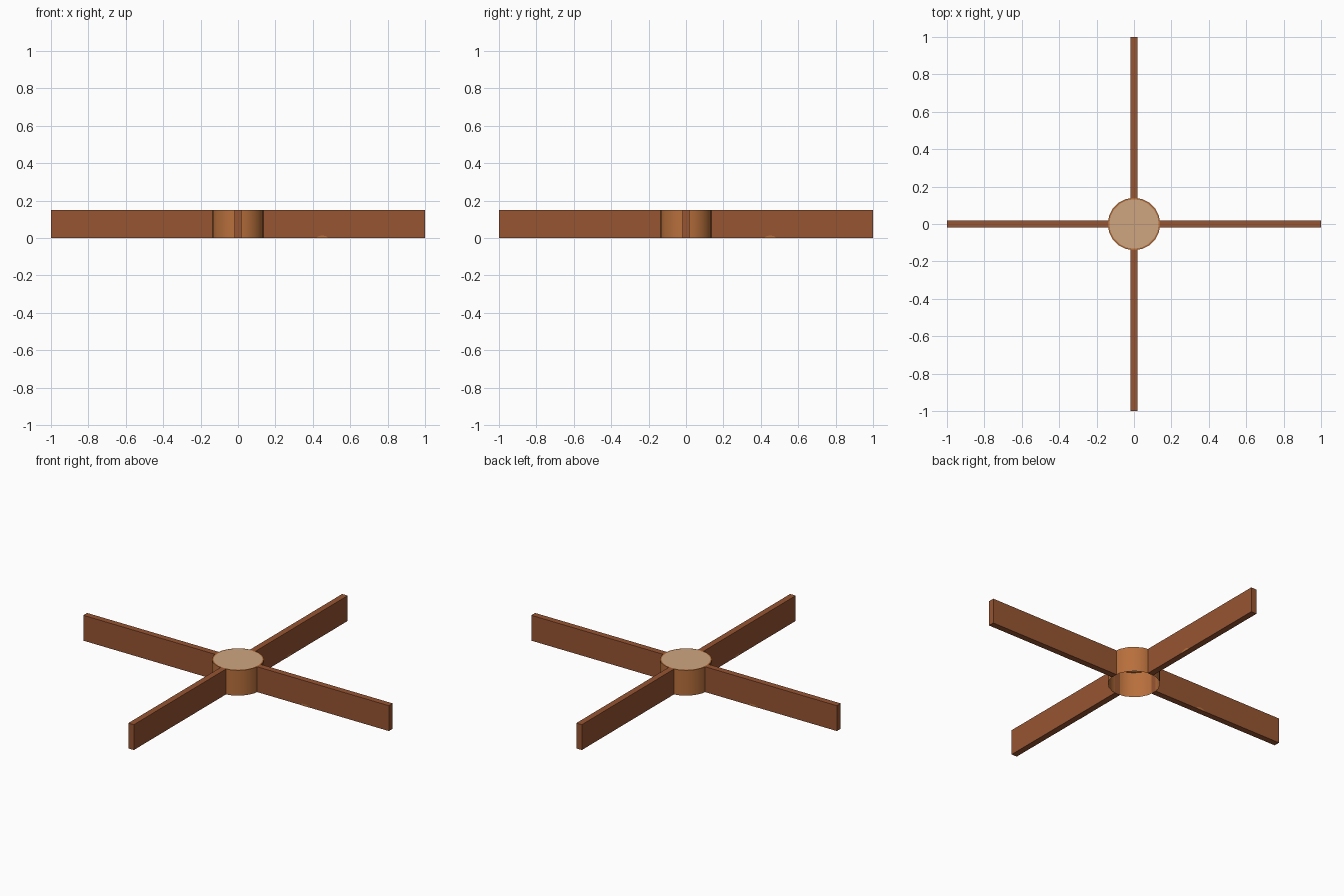
import bpy, bmesh, math
from mathutils import Matrix

if "Cube" in bpy.data.objects:
    bpy.data.objects.remove(bpy.data.objects["Cube"])

H, R, SIDES = 0.15, 0.14, 20   # height, hub radius, hub sides


def material(name, rgb):
    m = bpy.data.materials.new(name)
    m.diffuse_color = (*rgb, 1)
    m.use_nodes = True
    m.node_tree.nodes["Principled BSDF"].inputs["Base Color"].default_value = m.diffuse_color
    return m


dark_wood = material("dark wood", (0.31, 0.09, 0.032))
warm_wood = material("warm wood", (0.48, 0.16, 0.045))
pale_wood = material("pale wood", (0.62, 0.38, 0.22))


def add_object(name, bm, *mats):
    mesh = bpy.data.meshes.new(name)
    bm.to_mesh(mesh)
    bm.free()
    for m in mats:
        mesh.materials.append(m)
    obj = bpy.data.objects.new(name, mesh)
    bpy.context.collection.objects.link(obj)
    return obj


# hub: shell open at the bottom, with a narrow rim and a pale inset cap
bm = bmesh.new()
bmesh.ops.create_cone(bm, cap_ends=True, segments=SIDES, radius1=R, radius2=R,
                      depth=H, matrix=Matrix.Translation((0, 0, H / 2)))
bottom = [f for f in bm.faces if f.normal.z < -0.9]
bmesh.ops.delete(bm, geom=bottom, context='FACES_ONLY')
cap = [f for f in bm.faces if f.normal.z > 0.9]
bmesh.ops.inset_region(bm, faces=cap, thickness=0.008)
for f in cap:
    f.material_index = 1
for f in bm.faces:
    f.smooth = abs(f.normal.z) < 0.5
for e in bm.edges:
    if any(abs(f.normal.z) > 0.5 for f in e.link_faces):
        e.smooth = False
add_object("hub", bm, warm_wood, pale_wood)

# four arms, each with a tiny half-round mark low on one side
for i in range(4):
    turn = Matrix.Rotation(i * math.pi / 2, 4, 'Z')
    bm = bmesh.new()
    x0, x1, w = 0.137, 1.0, 0.036
    bmesh.ops.create_cube(bm, size=1, matrix=turn
                          @ Matrix.Translation(((x0 + x1) / 2, 0, H / 2))
                          @ Matrix.Diagonal((x1 - x0, w, H, 1)))
    add_object(f"arm_{i + 1}", bm, dark_wood)

    bm = bmesh.new()
    arc = [bm.verts.new(turn @ Matrix.Translation((0.45, -w / 2 - 0.001, 0)).to_4x4()
                        @ Matrix.Diagonal((0.03, 1, 0.013, 1))
                        @ Matrix.Rotation(-a * math.pi / 8, 4, 'Y').to_3x3().col[0].to_3d())
           for a in range(9)]
    bm.faces.new(arc)
    add_object(f"arm_mark_{i + 1}", bm, warm_wood)
